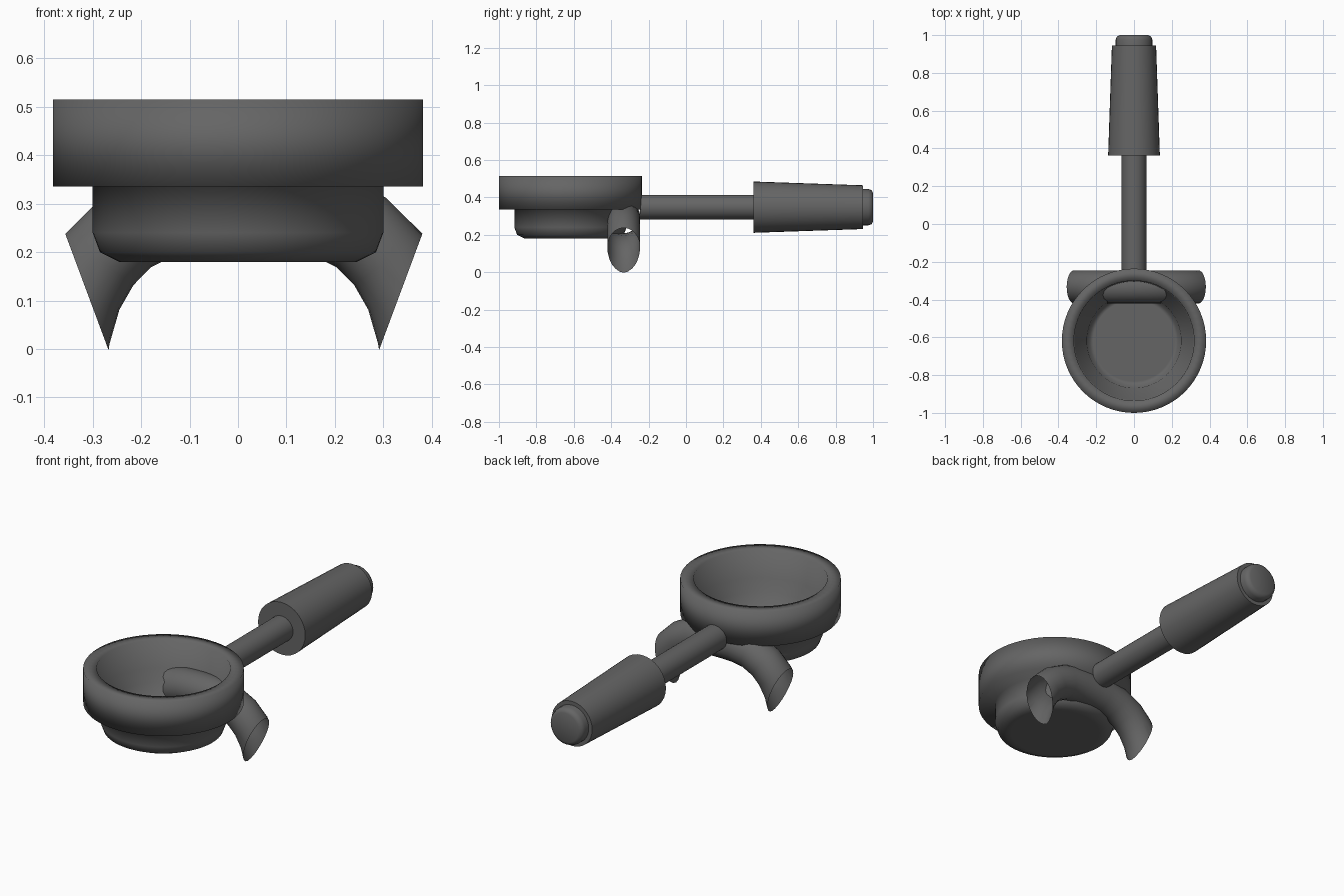
import bpy, bmesh, math
from mathutils import Vector, Matrix

cube = bpy.data.objects.get("Cube")
if cube:
    bpy.data.objects.remove(cube, do_unlink=True)

metal = bpy.data.materials.new("dark_grey")
metal.use_nodes = True
GREY = (0.13, 0.13, 0.13, 1)
metal.diffuse_color = GREY
metal.node_tree.nodes["Principled BSDF"].inputs["Base Color"].default_value = GREY


def finish(name, bm, sharp_degrees):
    bmesh.ops.remove_doubles(bm, verts=bm.verts, dist=1e-5)
    bmesh.ops.recalc_face_normals(bm, faces=bm.faces)
    mesh = bpy.data.meshes.new(name)
    bm.to_mesh(mesh)
    bm.free()
    for face in mesh.polygons:
        face.use_smooth = True
    mesh.set_sharp_from_angle(angle=math.radians(sharp_degrees))
    mesh.materials.append(metal)
    obj = bpy.data.objects.new(name, mesh)
    bpy.context.collection.objects.link(obj)
    return obj


def lathe(name, profile, matrix, sides=48, sharp_degrees=40):
    """Turn a (radius, height) profile about the z axis, then place it."""
    bm = bmesh.new()
    verts = [bm.verts.new((r, 0, h)) for r, h in profile]
    edges = [bm.edges.new(pair) for pair in zip(verts, verts[1:])]
    bmesh.ops.spin(bm, geom=verts + edges, cent=(0, 0, 0), axis=(0, 0, 1),
                   angle=math.tau, steps=sides, use_duplicate=False)
    bmesh.ops.transform(bm, matrix=matrix, verts=bm.verts)
    return finish(name, bm, sharp_degrees)


# Filter basket: wide collar over a narrower cup, hollow inside
lathe("basket", [
    (0, 0.18), (0.22, 0.18), (0.245, 0.18), (0.285, 0.2), (0.3, 0.24),
    (0.3, 0.335), (0.382, 0.335), (0.382, 0.515), (0.318, 0.515),
    (0.314, 0.37), (0.25, 0.325), (0.233, 0.22), (0.215, 0.22), (0, 0.22),
], Matrix.Translation((0, -0.618, 0)), 64, 100)

# Handle parts run along y from the back of the basket
along_y = Matrix.Translation((0, 0, 0.348)) @ Matrix.Rotation(-math.pi / 2, 4, "X")
lathe("handle_neck", [(0, -0.245), (0.066, -0.245), (0.066, 0.38), (0, 0.38)],
      along_y, 32)
lathe("handle_grip", [(0, 0.362), (0.137, 0.362), (0.117, 0.945), (0, 0.945)],
      along_y, 32)
lathe("handle_cap", [(0, 0.93), (0.097, 0.93), (0.097, 0.975), (0.091, 0.992),
                     (0.076, 1.0), (0, 1.0)], along_y, 32, 60)

# Twin spout: an arched open tube with both ends cut at a slant
half = [(0.08, 0.295), (0.165, 0.28), (0.243, 0.24), (0.298, 0.185),
        (0.338, 0.115), (0.363, 0.03), (0.375, -0.05)]
path = [Vector((-x, 0, z)) for x, z in reversed(half)]
path += [Vector((0, 0, 0.297))] + [Vector((x, 0, z)) for x, z in half]
RADIUS, SIDES = 0.088, 24
bm = bmesh.new()
rings = []
for i, point in enumerate(path):
    tangent = (path[min(i + 1, len(path) - 1)] - path[max(i - 1, 0)]).normalized()
    side = Vector((0, 1, 0))
    up = tangent.cross(side)
    ring = []
    for k in range(SIDES):
        a = math.tau * k / SIDES
        ring.append(bm.verts.new(point + RADIUS * (math.cos(a) * side + math.sin(a) * up)))
    rings.append(ring)
for lower, upper in zip(rings, rings[1:]):
    for k in range(SIDES):
        n = (k + 1) % SIDES
        bm.faces.new((lower[k], lower[n], upper[n], upper[k]))
for s in (-1, 1):
    bmesh.ops.bisect_plane(bm, geom=bm.verts[:] + bm.edges[:] + bm.faces[:],
                           plane_co=(s * 0.28, 0, 0), plane_no=(s * 0.25, 0, -0.093),
                           clear_outer=True)
bmesh.ops.translate(bm, vec=(0.012, -0.333, 0), verts=bm.verts)
finish("twin_spout", bm, 60)
